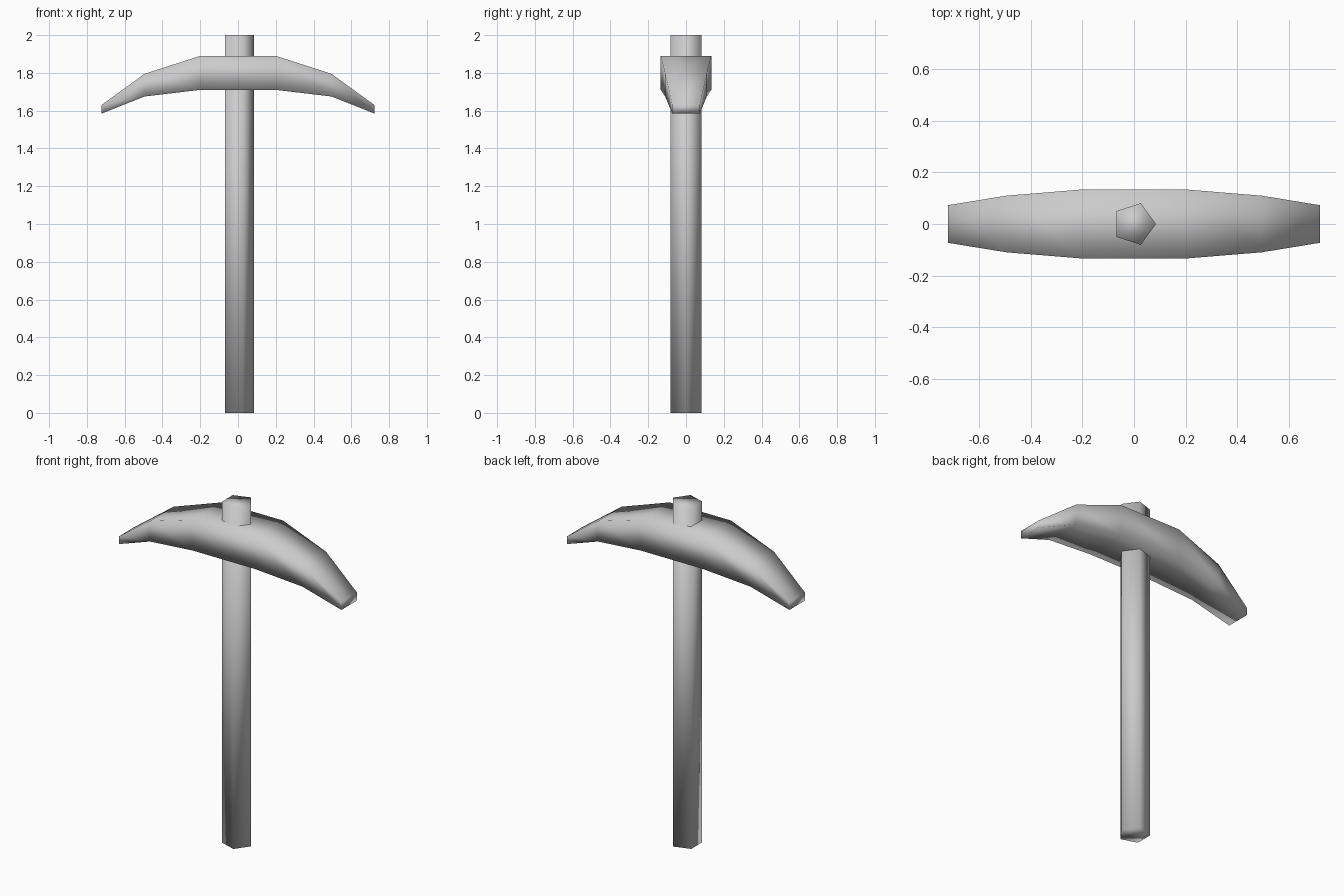
import bpy, bmesh
from math import pi

if "Cube" in bpy.data.objects:
    bpy.data.objects.remove(bpy.data.objects["Cube"])


def finish(bm, name):
    bmesh.ops.recalc_face_normals(bm, faces=bm.faces)
    for f in bm.faces:
        f.smooth = True
    me = bpy.data.meshes.new(name)
    bm.to_mesh(me)
    bm.free()
    ob = bpy.data.objects.new(name, me)
    bpy.context.collection.objects.link(ob)
    return ob


# Handle: five-sided shaft with a corner pointing to +x
bm = bmesh.new()
r, h = 0.085, 2.0
bmesh.ops.create_cone(bm, cap_ends=True, segments=5, radius1=r, radius2=r, depth=h)
corner = max(bm.verts, key=lambda v: v.co.x).co
from mathutils import Matrix, Vector
angle = Vector((1, 0)).angle_signed(corner.xy)
bmesh.ops.rotate(bm, verts=bm.verts, matrix=Matrix.Rotation(angle, 3, 'Z'))
bmesh.ops.translate(bm, verts=bm.verts, vec=(0, 0, h / 2))
finish(bm, "handle")

# Pick head: rectangular sections (x, half width, bottom, top), mirrored in x
half = [(0.2, 0.134, 1.71, 1.89), (0.495, 0.11, 1.675, 1.795), (0.722, 0.073, 1.585, 1.63)]
sections = [(-x, w, b, t) for x, w, b, t in reversed(half)] + half
bm = bmesh.new()
rings = [[bm.verts.new((x, y, z)) for y, z in ((-w, b), (w, b), (w, t), (-w, t))]
         for x, w, b, t in sections]
for a, b in zip(rings, rings[1:]):
    for i in range(4):
        j = (i + 1) % 4
        bm.faces.new((a[i], a[j], b[j], b[i]))
bm.faces.new(rings[0])
bm.faces.new(rings[-1])
finish(bm, "pick_head")
